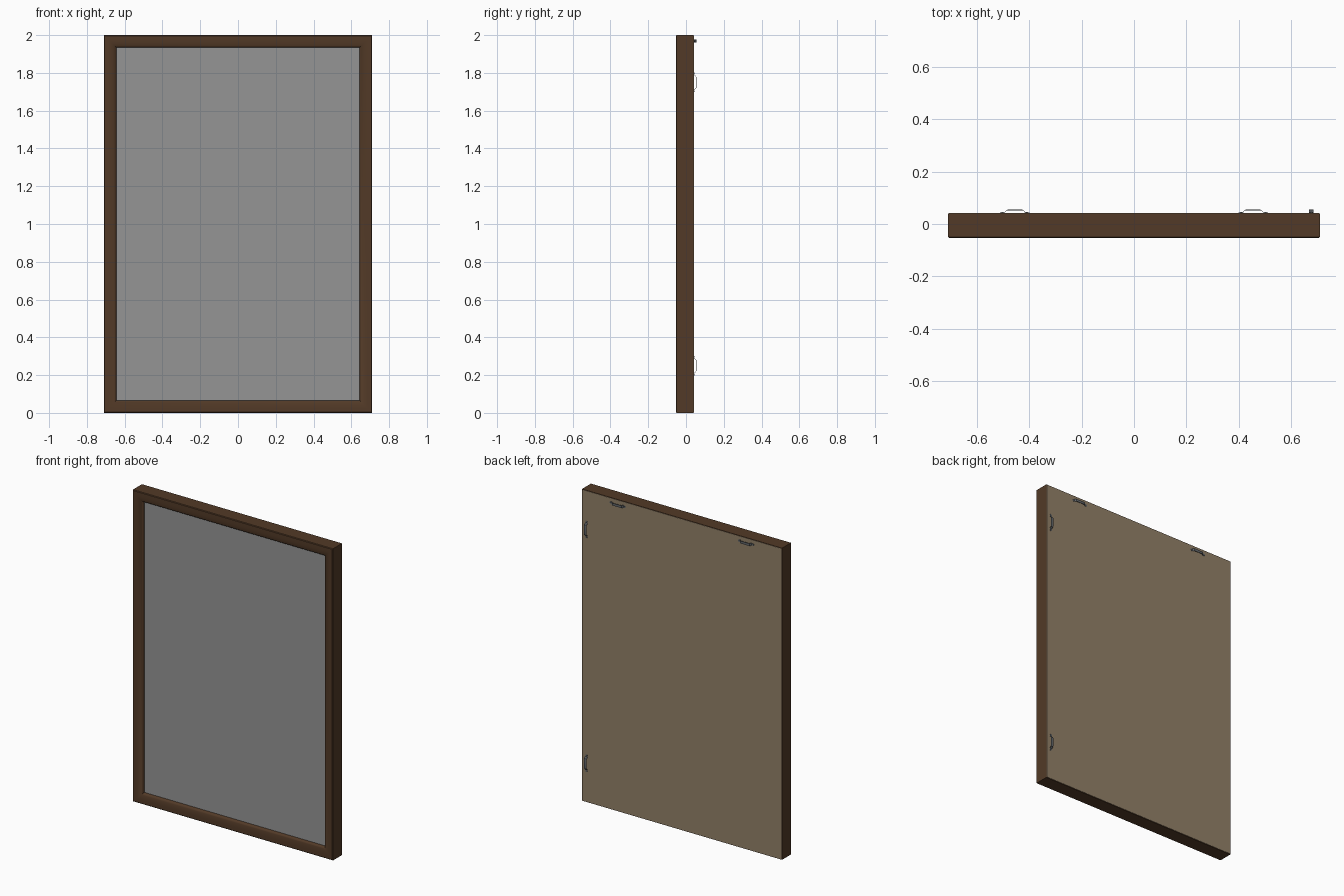
import bpy, bmesh, math
from mathutils import Vector, Matrix

cube = bpy.data.objects.get("Cube")
if cube:
    bpy.data.objects.remove(cube, do_unlink=True)

HALF_W, HEIGHT = 0.71, 2.0
FRONT, BACK = -0.054, 0.04
RAIL = 0.066


def material(name, rgb, rough=0.6):
    m = bpy.data.materials.new(name)
    m.use_nodes = True
    m.diffuse_color = (*rgb, 1)
    bsdf = m.node_tree.nodes["Principled BSDF"]
    bsdf.inputs["Base Color"].default_value = (*rgb, 1)
    bsdf.inputs["Roughness"].default_value = rough
    return m


wood = material("dark brown wood", (0.085, 0.042, 0.02))
glass = material("grey pane", (0.3, 0.3, 0.3))
board = material("tan backing", (0.29, 0.22, 0.14))
metal = material("grey metal", (0.12, 0.13, 0.14))


def add_object(name, bm, mat, smooth=False):
    bmesh.ops.recalc_face_normals(bm, faces=bm.faces)
    mesh = bpy.data.meshes.new(name)
    bm.to_mesh(mesh)
    bm.free()
    mesh.materials.append(mat)
    ob = bpy.data.objects.new(name, mesh)
    bpy.context.collection.objects.link(ob)
    if smooth:
        bpy.ops.object.select_all(action="DESELECT")
        ob.select_set(True)
        bpy.context.view_layer.objects.active = ob
        bpy.ops.object.shade_smooth_by_angle(angle=math.radians(35))
    return ob


def box(name, lo, hi, mat):
    bm = bmesh.new()
    bmesh.ops.create_cube(bm, size=1)
    lo, hi = Vector(lo), Vector(hi)
    for v in bm.verts:
        v.co = (lo + hi) / 2 + v.co * (hi - lo)
    return add_object(name, bm, mat)


# Mitred frame: (inset, y) profile with a rounded front, swept round four corners
profile = [(0, BACK), (0, FRONT + 0.004), (0.004, FRONT)]
for i in range(9):
    a = math.radians(80 * i / 8)
    profile.append((0.022 + 0.044 * math.sin(a) / math.sin(math.radians(80)),
                    FRONT + 0.02 * (1 - math.cos(a))))
profile += [(RAIL, FRONT + 0.03), (RAIL, BACK)]
bm = bmesh.new()
rings = []
for sx, sz in ((-1, -1), (1, -1), (1, 1), (-1, 1)):
    rings.append([bm.verts.new((sx * (HALF_W - d), y, HEIGHT / 2 + sz * (HEIGHT / 2 - d)))
                  for d, y in profile])
n = len(profile)
for c in range(4):
    a, b = rings[c], rings[(c + 1) % 4]
    for i in range(n):
        j = (i + 1) % n
        bm.faces.new((a[i], a[j], b[j], b[i]))
add_object("frame", bm, wood, smooth=True)

# Pane and backing board
box("pane", (-HALF_W + RAIL, FRONT + 0.026, RAIL),
    (HALF_W - RAIL, FRONT + 0.034, HEIGHT - RAIL), glass)
box("backing_board", (-HALF_W + 0.003, BACK - 0.004, 0.003),
    (HALF_W - 0.003, BACK + 0.002, HEIGHT - 0.003), board)


# Hangers: bent metal straps with flat feet and round screw heads
def hanger(name, x, z, upright):
    half = [(0.056, 0), (0.041, 0), (0.037, 0.004), (0.033, 0.01), (0.026, 0.0115)]
    path = [(-u, h) for u, h in half] + [(u, h) for u, h in reversed(half)]
    bm = bmesh.new()
    strips = []
    for w in (-0.008, 0.008):
        for t in (0, 0.0025):
            strips.append([bm.verts.new((u, h + t, w * (0.6 if abs(u) > 0.05 else 1)))
                           for u, h in path])
    lo0, hi0, lo1, hi1 = strips
    for i in range(len(path) - 1):
        for p, q in ((lo0, lo1), (hi0, hi1), (lo0, hi0), (lo1, hi1)):
            bm.faces.new((p[i], p[i + 1], q[i + 1], q[i]))
    for e in (0, -1):
        bm.faces.new((lo0[e], hi0[e], hi1[e], lo1[e]))
    for s in (-1, 1):
        place = Matrix.Translation((s * 0.047, 0.003, 0)) @ Matrix.Rotation(math.pi / 2, 4, "X")
        bmesh.ops.create_cone(bm, cap_ends=True, segments=12, radius1=0.004,
                              radius2=0.004, depth=0.002, matrix=place)
    ob = add_object(name, bm, metal, smooth=True)
    ob.location = (x, BACK + 0.001, z)
    if upright:
        ob.rotation_euler.y = math.pi / 2


for side, s in (("left", 1), ("right", -1)):
    hanger("top_hanger_" + side, s * 0.455, 1.968, False)
for level, z in (("upper", 1.75), ("lower", 0.25)):
    hanger("side_hanger_" + level, 0.677, z, True)
